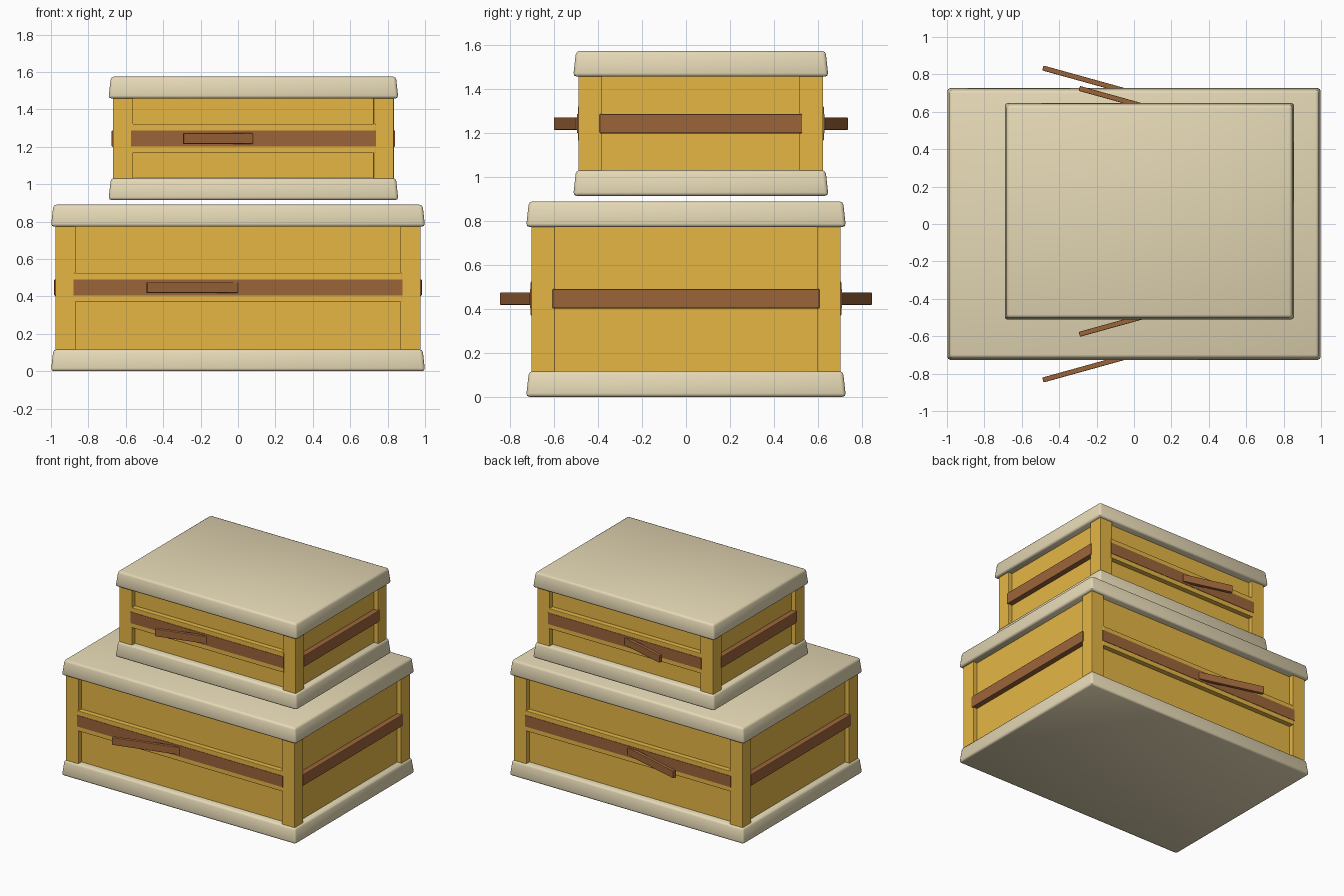
import bpy, bmesh, math
from mathutils import Matrix, Vector

if "Cube" in bpy.data.objects:
    bpy.data.objects.remove(bpy.data.objects["Cube"])


def material(name, colour):
    m = bpy.data.materials.new(name)
    m.diffuse_color = (*colour, 1)
    m.use_nodes = True
    m.node_tree.nodes["Principled BSDF"].inputs["Base Color"].default_value = m.diffuse_color
    return m


BEIGE = material("pale beige", (0.78, 0.685, 0.46))
GOLD = material("golden wood", (0.79, 0.468, 0.06))
BROWN = material("brown leather", (0.335, 0.13, 0.042))


def block(name, centre, size, mat, bevel=0.0, taper=0.0, turn=0.0):
    """Box with optional edge bevel, top inset (taper) and turn about z."""
    bm = bmesh.new()
    bmesh.ops.create_cube(bm, size=1)
    for v in bm.verts:
        v.co = Vector([a * b for a, b in zip(v.co, size)])
        if v.co.z > 0:
            v.co.x -= math.copysign(taper, v.co.x)
            v.co.y -= math.copysign(taper, v.co.y)
    if bevel:
        bmesh.ops.bevel(bm, geom=bm.edges[:], offset=bevel, segments=2,
                        profile=0.5, affect='EDGES')
    bmesh.ops.transform(bm, verts=bm.verts, matrix=Matrix.Translation(centre)
                        @ Matrix.Rotation(turn, 4, 'Z'))
    me = bpy.data.meshes.new(name)
    bm.to_mesh(me)
    bm.free()
    me.materials.append(mat)
    ob = bpy.data.objects.new(name, me)
    bpy.context.collection.objects.link(ob)
    return ob


def chest(label, cx, cy, z0, z1, hx, hy, band_z, handle_x0, handle_x1):
    """hx, hy are the half sizes of the lids."""
    lid, post, recess = 0.117, 0.108, 0.035
    px, py = hx - 0.024, hy - 0.024          # outer faces of the posts
    zm, zh = (z0 + z1) / 2, z1 - z0 - lid    # frame centre and height

    # base and lid, narrowing upward
    for part, z in (("base", z0 + lid / 2), ("lid", z1 - lid / 2)):
        ob = block(f"{label}_{part}", (cx, cy, z), (2 * hx, 2 * hy, lid), BEIGE, 0.016, 0.013)
        bpy.ops.object.select_all(action='DESELECT')
        ob.select_set(True)
        bpy.context.view_layer.objects.active = ob
        bpy.ops.object.shade_smooth_by_angle(angle=math.radians(50))

    # recessed panels
    block(f"{label}_panels", (cx, cy, zm),
          (2 * (px - recess), 2 * (py - recess), zh), GOLD)

    # corner posts
    for sx in (-1, 1):
        for sy in (-1, 1):
            block(f"{label}_corner_post",
                  (cx + sx * (px - post / 2), cy + sy * (py - post / 2), zm),
                  (post, post, zh), GOLD, 0.004)

    for s in (-1, 1):
        # long-side rail, strap and slanted strap end
        block(f"{label}_rail", (cx, cy + s * (py - 0.02), band_z),
              (2 * (px - post) + 0.02, 0.046, 0.156), GOLD, 0.004)
        block(f"{label}_long_strap", (cx, cy + s * (py - 0.015), band_z),
              (2 * (px - post) + 0.022, 0.042, 0.086), BROWN)
        ang = math.radians(15.5)
        length = (handle_x1 - handle_x0) / math.cos(ang) - 0.006
        mx = (handle_x0 + handle_x1) / 2
        my = cy + s * (py + 0.063 - (0.49 - (handle_x1 - handle_x0)) * 0.12)
        block(f"{label}_strap_end", (mx, my, band_z), (length, 0.027, 0.057),
              BROWN, 0.004, turn=-s * ang)
        # short-side strap
        block(f"{label}_short_strap", (cx + s * (px - 0.016), cy, band_z),
              (0.046, 2 * (py - post) + 0.024, 0.088), BROWN, 0.005)


chest("large_chest", 0, 0, 0, 0.89, 1.0, 0.728, 0.447, -0.49, 0.0)
chest("small_chest", 0.0825, 0.0675, 0.915, 1.575, 0.775, 0.581, 1.244, -0.295, 0.08)
